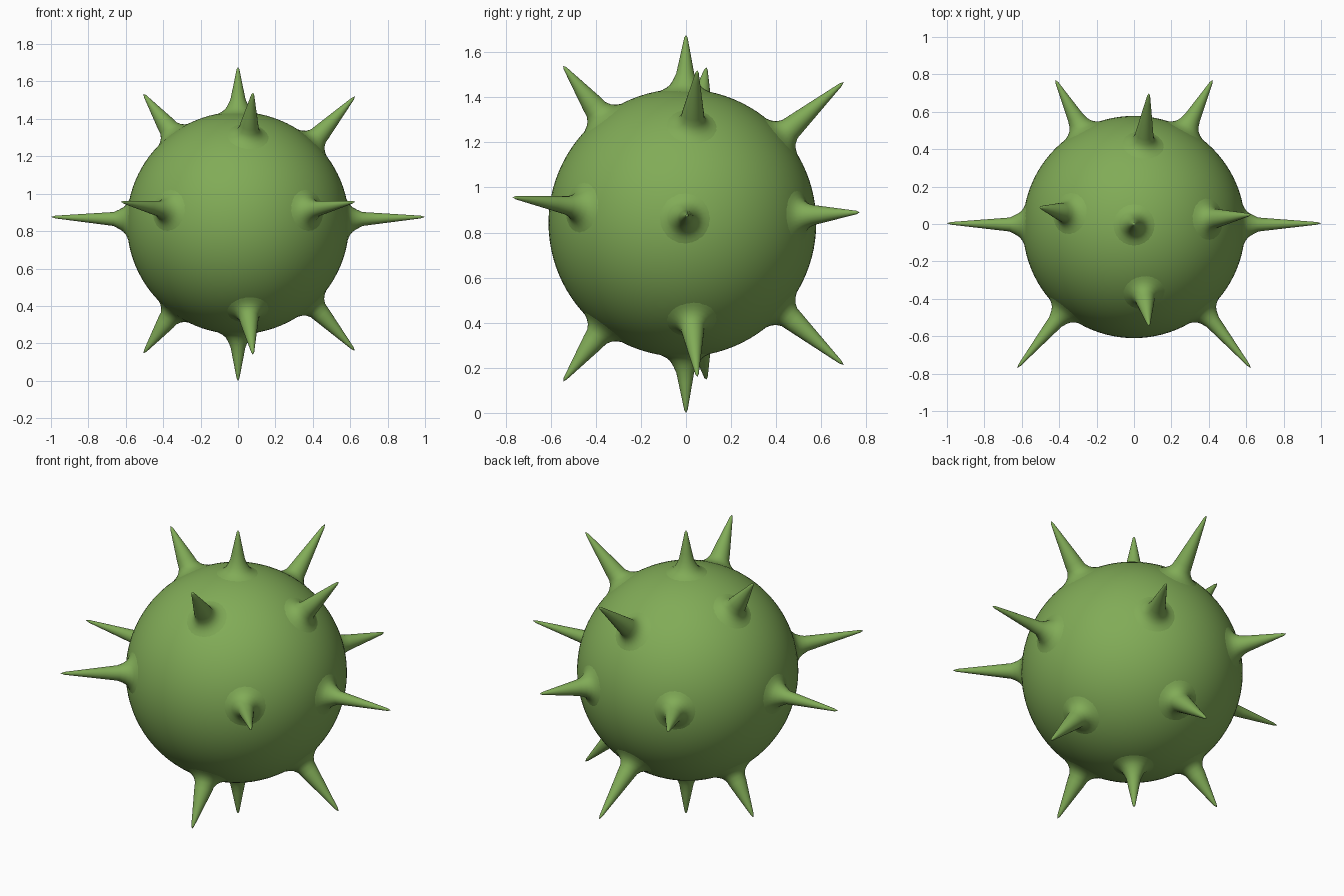
import bpy, bmesh, math
from mathutils import Vector

if "Cube" in bpy.data.objects:
    bpy.data.objects.remove(bpy.data.objects["Cube"])

CENTRE = Vector((0, -0.016, 0.843))
R = 0.594

green = bpy.data.materials.new("leaf green")
green.diffuse_color = (0.22, 0.41, 0.095, 1)
green.use_nodes = True
green.node_tree.nodes["Principled BSDF"].inputs["Base Color"].default_value = green.diffuse_color


def finish(name, bm):
    mesh = bpy.data.meshes.new(name)
    for f in bm.faces:
        f.smooth = True
    bm.to_mesh(mesh)
    bm.free()
    mesh.materials.append(green)
    ob = bpy.data.objects.new(name, mesh)
    bpy.context.collection.objects.link(ob)
    return ob


def spike(name, tip, width):
    """Lathe a thorn whose foot flares smoothly into the body."""
    d = Vector(tip) - CENTRE
    length = d.length - R
    # (radius, height above the body surface)
    profile = [(0.125, -0.017), (0.1, -0.006), (0.083, 0.003), (0.066, 0.018),
               (0.053, 0.04), (0.044 * width, 0.07)]
    last_r, last_h = profile[-1]
    for t in (0.25, 0.5, 0.75, 0.93):
        profile.append((last_r + (0.005 - last_r) * t, last_h + (length - last_h) * t))
    n = 24
    rot = d.to_track_quat('Z', 'Y')
    bm = bmesh.new()
    rings = []
    for r, h in profile:
        rings.append([bm.verts.new(CENTRE + rot @ Vector((
            r * math.cos(2 * math.pi * i / n), r * math.sin(2 * math.pi * i / n), R + h)))
            for i in range(n)])
    for a, b in zip(rings, rings[1:]):
        for i in range(n):
            j = (i + 1) % n
            bm.faces.new((a[i], a[j], b[j], b[i]))
    end = bm.verts.new(tip)
    for i in range(n):
        bm.faces.new((rings[-1][i], rings[-1][(i + 1) % n], end))
    return finish(name, bm)


# Round body
bm = bmesh.new()
bmesh.ops.create_uvsphere(bm, u_segments=96, v_segments=48, radius=R)
bmesh.ops.translate(bm, verts=bm.verts, vec=CENTRE)
finish("body", bm)

# Spikes at the poles
spike("top_spike", (0, 0, 1.677), 0.9)
spike("bottom_spike", (0, 0, 0.0), 0.9)

# Spikes around the middle, mirrored left and right
for side, s in (("left", -1), ("right", 1)):
    spike(side + "_spike", (s, 0.004, 0.876), 0.85)
    spike(side + "_front_spike", (s * 0.625, -0.77, 0.957), 0.95)
    spike(side + "_back_spike", (s * 0.42, 0.77, 0.89), 1.0)

# Diagonal spikes, mirrored above and below
diagonals = {"left": (-0.505, 0.09, 1.533), "right": (0.625, 0.05, 1.52),
             "front": (0.08, -0.545, 1.54), "back": (0.08, 0.7, 1.468)}
for name, (x, y, z) in diagonals.items():
    spike("upper_" + name + "_spike", (x, y, z), 1.1)
    spike("lower_" + name + "_spike", (x, y, 1.68 - z), 1.1)
